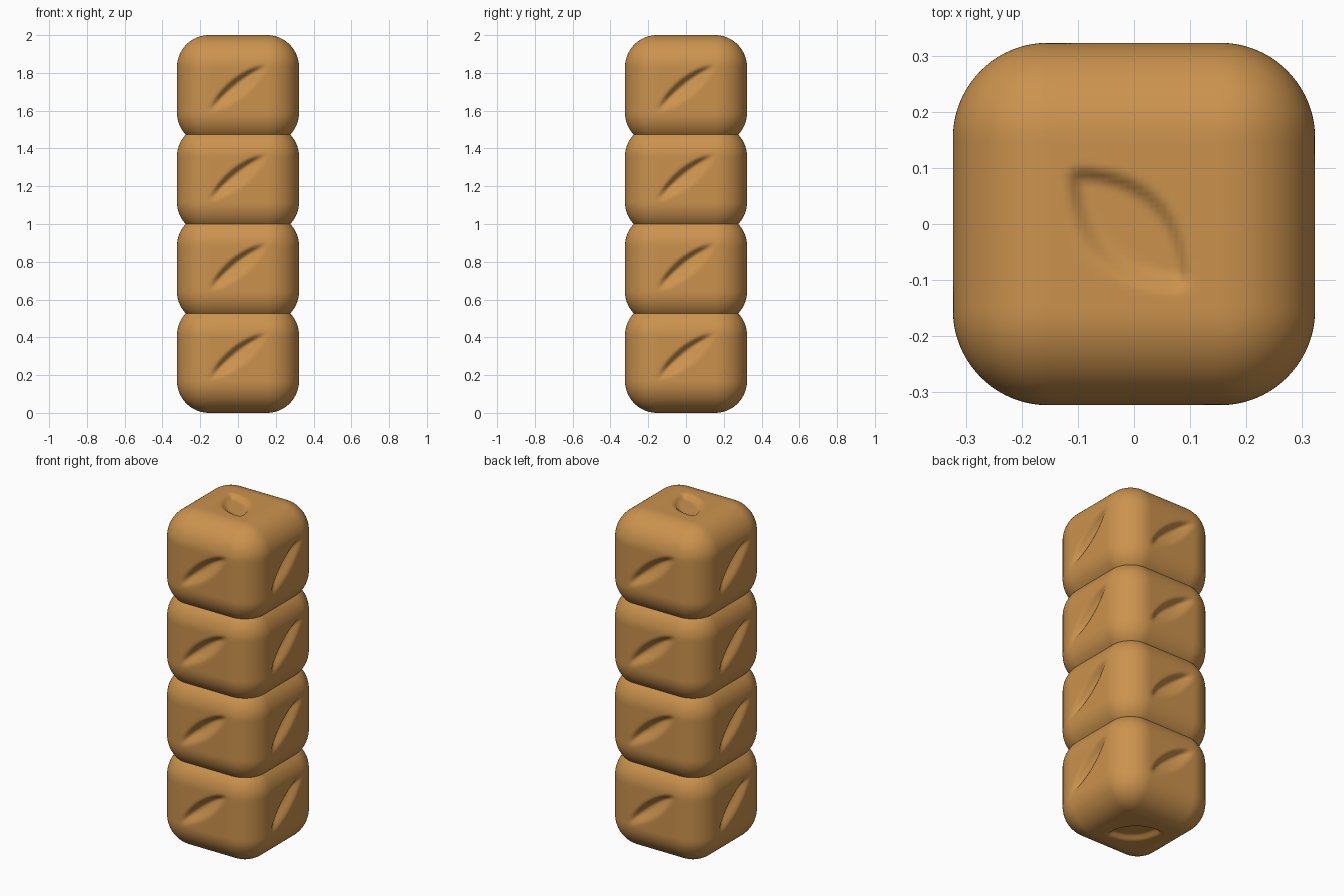
import bpy, bmesh, math
from mathutils import Vector

if "Cube" in bpy.data.objects:
    bpy.data.objects.remove(bpy.data.objects["Cube"])

HALF = Vector((0.323, 0.323, 0.29))   # half size of one block
R = 0.17                              # edge rounding
PITCH = (2 - 2 * HALF.z) / 3

def smooth(t):
    t = max(0.0, min(1.0, t))
    return t * t * (3 - 2 * t)

def leaf(u, v, angle, length, width, depth, up, low):
    """Depth of a leaf-shaped dent at face position u, v."""
    c, s = math.cos(angle), math.sin(angle)
    a, w = u * c + v * s, v * c - u * s
    if abs(a) >= length:
        return 0.0
    edge = width * (1 - (a / length) ** 2)
    return depth * smooth((edge - w) / up) * smooth((edge + w) / low)

def shape(co):
    """Round the box and press a leaf dent into each face."""
    cube = Vector(co)
    p = Vector([cube[i] * HALF[i] for i in range(3)])
    core = Vector([max(-(HALF[i] - R), min(HALF[i] - R, p[i])) for i in range(3)])
    p = core + (p - core).normalized() * R
    axis = max(range(3), key=lambda i: abs(cube[i]))
    n = Vector((0, 0, 0))
    n[axis] = math.copysign(1, cube[axis])
    if axis == 2:
        d = leaf(p.x + 0.01, p.y + 0.01, -math.pi / 4, 0.16, 0.085, 0.022, 0.035, 0.045)
    else:
        u = Vector((0, 0, 1)).cross(n).dot(p)
        d = leaf(u, p.z - 0.01, math.radians(39), 0.22, 0.056, 0.036, 0.035, 0.075)
    return p - n * d

# One biscuit-coloured block mesh shared by the stack
mat = bpy.data.materials.new("golden brown")
mat.diffuse_color = (0.60, 0.29, 0.075, 1)
mat.use_nodes = True
mat.node_tree.nodes["Principled BSDF"].inputs["Base Color"].default_value = mat.diffuse_color
bm = bmesh.new()
bmesh.ops.create_cube(bm, size=2)
bmesh.ops.subdivide_edges(bm, edges=bm.edges[:], cuts=59, use_grid_fill=True)
for v in bm.verts:
    v.co = shape(v.co)
for f in bm.faces:
    f.smooth = True
mesh = bpy.data.meshes.new("block")
bm.to_mesh(mesh)
bm.free()
mesh.materials.append(mat)

# Stack of four overlapping blocks
for i in range(4):
    ob = bpy.data.objects.new(f"block_{i + 1}", mesh)
    ob.location.z = HALF.z + i * PITCH
    bpy.context.collection.objects.link(ob)
